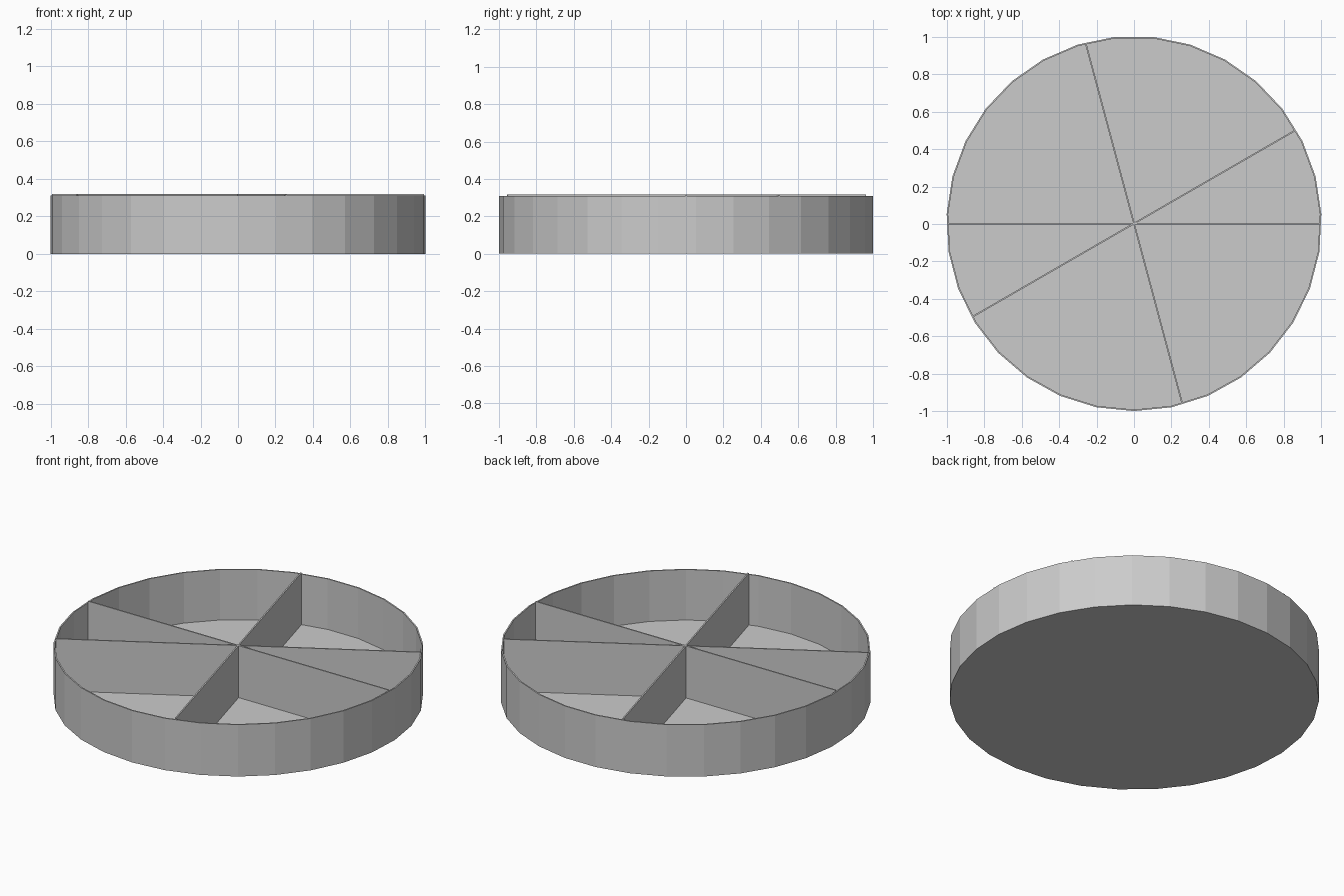
import bpy, bmesh, math
from mathutils import Matrix

SIDES = 31
RADIUS = 1.0013
RIM_HEIGHT = 0.31
THICK = 0.008
# An odd-sided polygon is off-centre in y, so shift it to centre the bounds
CENTRE_Y = RADIUS * (1 - math.cos(math.pi / SIDES)) / 2

cube = bpy.data.objects.get("Cube")
if cube:
    bpy.data.objects.remove(cube, do_unlink=True)

grey = bpy.data.materials.new("plain grey")
grey.use_nodes = True
grey.diffuse_color = (0.6, 0.6, 0.6, 1)
grey.node_tree.nodes["Principled BSDF"].inputs["Base Color"].default_value = (0.6, 0.6, 0.6, 1)


def add_object(name, bm):
    bmesh.ops.recalc_face_normals(bm, faces=bm.faces)
    mesh = bpy.data.meshes.new(name)
    bm.to_mesh(mesh)
    bm.free()
    mesh.materials.append(grey)
    obj = bpy.data.objects.new(name, mesh)
    obj.location.y = CENTRE_Y
    bpy.context.collection.objects.link(obj)
    return obj


# Tray: floor and thin faceted wall, lofted from four rings, one corner facing the front
bm = bmesh.new()
rings = []
for radius, z in ((RADIUS, 0), (RADIUS, RIM_HEIGHT),
                  (RADIUS - THICK, RIM_HEIGHT), (RADIUS - THICK, THICK)):
    ring = []
    for i in range(SIDES):
        a = -math.pi / 2 + math.tau * i / SIDES
        ring.append(bm.verts.new((radius * math.cos(a), radius * math.sin(a), z)))
    rings.append(ring)
for low, high in zip(rings, rings[1:]):
    for i in range(SIDES):
        j = (i + 1) % SIDES
        bm.faces.new((low[i], low[j], high[j], high[i]))
bm.faces.new(rings[0])
bm.faces.new(rings[-1])
add_object("round_tray", bm)

# Dividers: three thin upright plates crossing at the centre, just above the rim
for number, degrees in enumerate((0, 30, 105), 1):
    bm = bmesh.new()
    place = (Matrix.Rotation(math.radians(degrees), 4, "Z")
             @ Matrix.Translation((0, 0, THICK + RIM_HEIGHT / 2))
             @ Matrix.Diagonal((1.984, THICK, RIM_HEIGHT, 1)))
    bmesh.ops.create_cube(bm, size=1, matrix=place)
    add_object(f"divider_{number}", bm)
